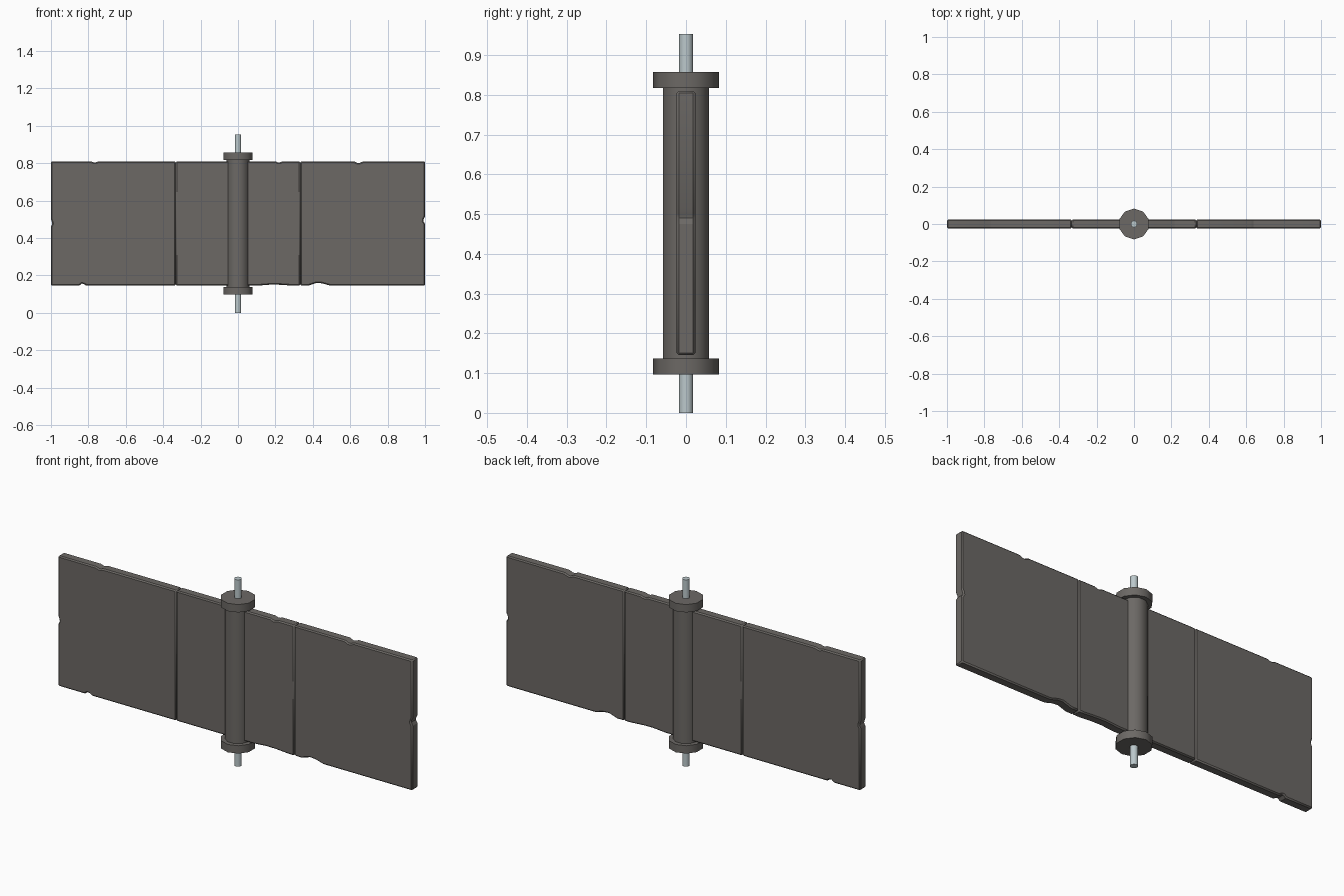
import bpy, bmesh
from math import pi, radians, cos, sin
from mathutils import Matrix

cube = bpy.data.objects.get("Cube")
if cube:
    bpy.data.objects.remove(cube, do_unlink=True)


def make_material(name, colour):
    mat = bpy.data.materials.new(name)
    mat.use_nodes = True
    mat.diffuse_color = (*colour, 1)
    mat.node_tree.nodes["Principled BSDF"].inputs["Base Color"].default_value = (*colour, 1)
    return mat


stone = make_material("dark warm grey", (0.15, 0.14, 0.13))
steel = make_material("pale steel", (0.5, 0.58, 0.6))

LOW, HIGH, HALF_THICK = 0.145, 0.81, 0.024


def finish(name, bm, mat, angle):
    bmesh.ops.recalc_face_normals(bm, faces=bm.faces)
    mesh = bpy.data.meshes.new(name)
    bm.to_mesh(mesh)
    bm.free()
    mesh.materials.append(mat)
    obj = bpy.data.objects.new(name, mesh)
    bpy.context.collection.objects.link(obj)
    bpy.ops.object.select_all(action="DESELECT")
    obj.select_set(True)
    bpy.context.view_layer.objects.active = obj
    bpy.ops.object.shade_smooth_by_angle(angle=radians(angle))
    return obj


def chip(centre, half_width, depth):
    """Points of one shallow chip as (position along edge, depth)."""
    return [(centre - half_width, 0), (centre - half_width * 0.25, depth),
            (centre + half_width * 0.25, depth * 0.85), (centre + half_width, 0)]


def slab(name, x0, x1, bottom=(), right=(), top=(), left=()):
    """Upright slab with chips along its edges and chamfered rims."""
    outline = [(x0, LOW)]
    for c in bottom:
        outline += [(p, LOW + d) for p, d in chip(*c)]
    outline.append((x1, LOW))
    for c in right:
        outline += [(x1 - d, p) for p, d in chip(*c)]
    outline.append((x1, HIGH))
    for c in top:
        outline += [(p, HIGH - d) for p, d in reversed(chip(*c))]
    outline.append((x0, HIGH))
    for c in left:
        outline += [(x0 + d, p) for p, d in reversed(chip(*c))]
    bm = bmesh.new()
    face = bm.faces.new([bm.verts.new((x, -HALF_THICK, z)) for x, z in outline])
    grown = bmesh.ops.extrude_face_region(bm, geom=[face])["geom"]
    bmesh.ops.translate(bm, vec=(0, 2 * HALF_THICK, 0),
                        verts=[v for v in grown if isinstance(v, bmesh.types.BMVert)])
    obj = finish(name, bm, stone, 30)
    bevel = obj.modifiers.new("worn rim", "BEVEL")
    bevel.width = 0.006
    bevel.segments = 1
    bevel.limit_method = "ANGLE"
    bevel.angle_limit = radians(50)


def post(name, radius, z0, z1, mat, turn=0.0):
    """Ten-sided upright cylinder."""
    bm = bmesh.new()
    place = Matrix.Translation((0, 0, (z0 + z1) / 2)) @ Matrix.Rotation(turn, 4, "Z")
    bmesh.ops.create_cone(bm, cap_ends=True, segments=10, radius1=radius,
                          radius2=radius, depth=z1 - z0, matrix=place)
    finish(name, bm, mat, 40)


# Three slabs side by side, chipped along the edges
third = 1 / 3
slab("right_slab", -1, -third, bottom=[(-0.83, 0.02, 0.011)],
     top=[(-0.765, 0.02, 0.006)], left=[(0.48, 0.02, 0.007)])
slab("middle_slab", -third, third, bottom=[(0.2, 0.1, 0.006)],
     top=[(0.22, 0.02, 0.006)])
slab("left_slab", third, 1, bottom=[(0.435, 0.06, 0.015)],
     top=[(0.645, 0.025, 0.009)], right=[(0.495, 0.02, 0.009)])

# Pivot barrel with a collar at each end and a rod through it
post("barrel", 0.061, 0.12, 0.83, stone, pi / 2)
post("lower_collar", 0.0825, 0.097, 0.137, stone)
post("upper_collar", 0.0825, 0.817, 0.857, stone)
post("rod", 0.018, 0, 0.953, steel)
